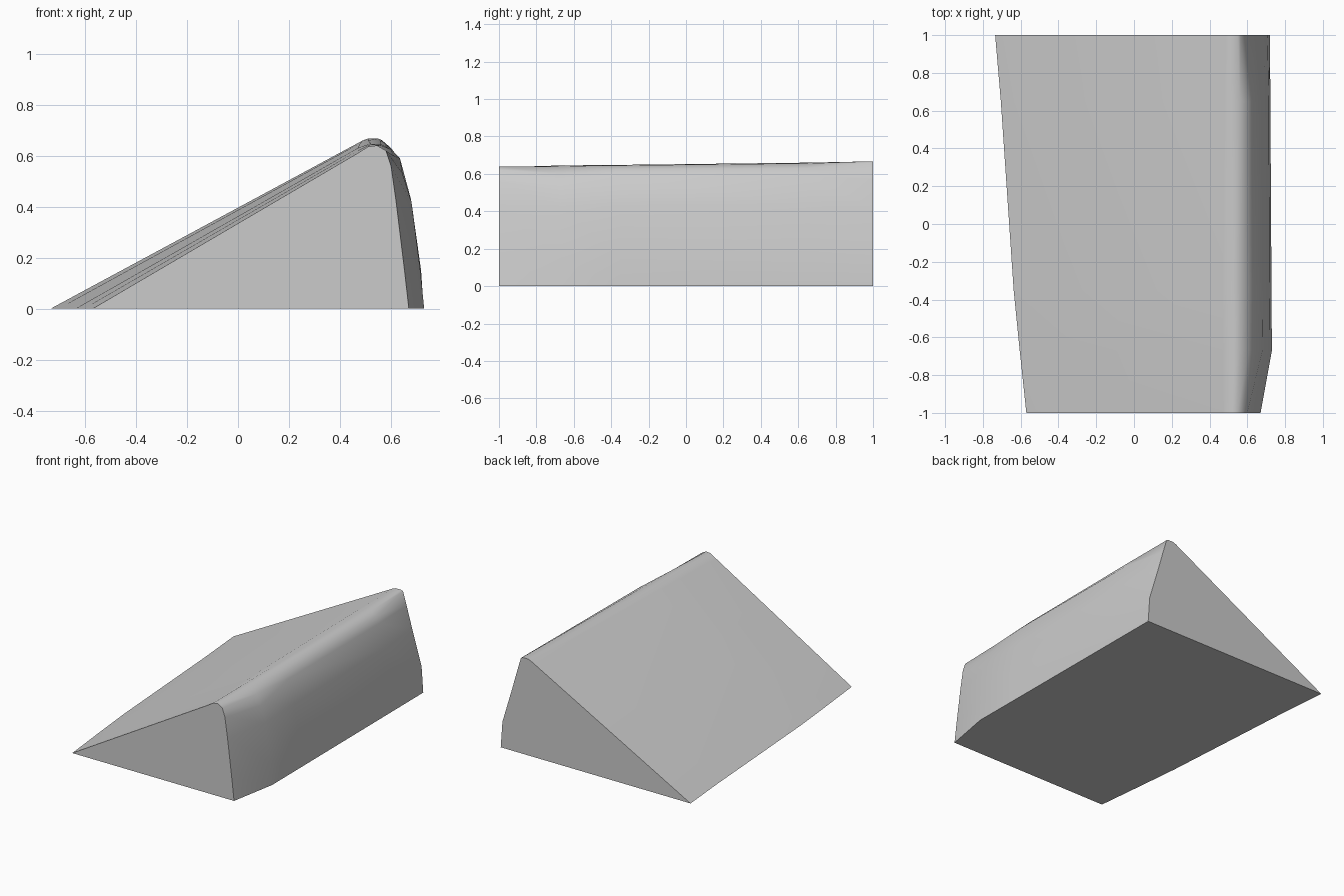
import bpy
import bmesh
import math

default_cube = bpy.data.objects.get("Cube")
if default_cube:
    bpy.data.objects.remove(default_cube, do_unlink=True)


def make_material(name, colour):
    material = bpy.data.materials.new(name)
    material.use_nodes = True
    material.diffuse_color = colour
    shader = next(n for n in material.node_tree.nodes if n.type == "BSDF_PRINCIPLED")
    shader.inputs["Base Color"].default_value = colour
    return material


def loft(name, sections, material):
    """Skin a row of equal-length (x, z) profiles placed along y and cap both ends."""
    bm = bmesh.new()
    rings = [[bm.verts.new((x, y, z)) for x, z in profile] for y, profile in sections]
    for near, far in zip(rings, rings[1:]):
        count = len(near)
        for i in range(count):
            j = (i + 1) % count
            bm.faces.new((near[i], near[j], far[j], far[i]))
    bm.faces.new(rings[0])
    bm.faces.new(rings[-1])
    bmesh.ops.recalc_face_normals(bm, faces=bm.faces)

    mesh = bpy.data.meshes.new(name)
    bm.to_mesh(mesh)
    bm.free()
    mesh.materials.append(material)
    obj = bpy.data.objects.new(name, mesh)
    bpy.context.collection.objects.link(obj)
    return obj


# Profiles run from the thin toe, up the ramp, over the ridge and down the steep face
front_end = [(-.57, 0), (.47, .61), (.51, .635), (.545, .64), (.58, .62),
             (.6, .56), (.62, .42), (.653, .15), (.67, 0)]
front_corner = [(-.605, 0), (.47, .62), (.52, .645), (.56, .64), (.61, .6),
                (.645, .53), (.68, .42), (.715, .15), (.73, 0)]
front_body = [(-.637, 0), (.47, .63), (.52, .648), (.56, .645), (.6, .625),
              (.635, .59), (.678, .43), (.718, .15), (.728, 0)]
rear_body = [(-.705, 0), (.48, .65), (.51, .66), (.56, .656), (.6, .63),
             (.63, .59), (.67, .43), (.714, .15), (.722, 0)]
rear_end = [(-.735, 0), (.49, .66), (.51, .667), (.55, .667), (.565, .66),
            (.592, .57), (.635, .42), (.707, .18), (.72, 0)]

# Wedge block with a rounded ridge
grey = make_material("plain grey", (.6, .6, .6, 1))
wedge = loft("wedge_block", [(-1, front_end), (-.67, front_corner), (-.35, front_body),
                             (.65, rear_body), (1, rear_end)], grey)

# Smooth the rounded parts and keep the rim edges sharp
bpy.ops.object.select_all(action="DESELECT")
wedge.select_set(True)
bpy.context.view_layer.objects.active = wedge
bpy.ops.object.shade_smooth_by_angle(angle=math.radians(40))
